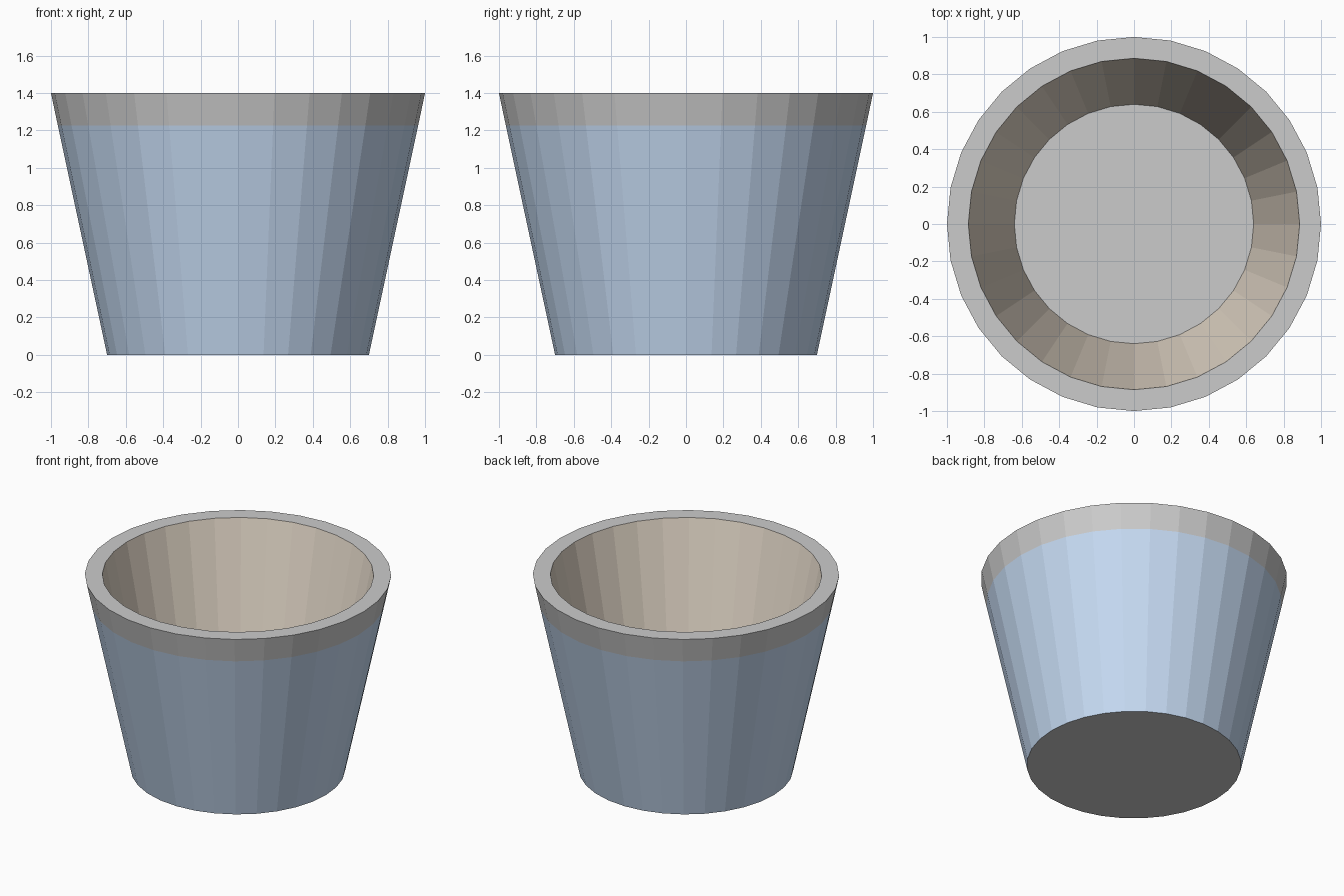
import bpy, bmesh
from math import cos, sin, tau

if "Cube" in bpy.data.objects:
    bpy.data.objects.remove(bpy.data.objects["Cube"])

SIDES = 32


def material(name, rgb):
    m = bpy.data.materials.new(name)
    m.diffuse_color = (*rgb, 1)
    m.use_nodes = True
    m.node_tree.nodes["Principled BSDF"].inputs["Base Color"].default_value = m.diffuse_color
    return m


# Cup profile (radius, height): base edge, band line, rim, inner lip, floor edge
profile = [(0.70, 0), (0.963, 1.225), (1.0, 1.4), (0.886, 1.4), (0.64, 0.175)]
GREY, BLUE, TAN = 0, 1, 2
strip_mats = [BLUE, GREY, GREY, TAN]

bm = bmesh.new()
rings = [[bm.verts.new((r * cos(tau * i / SIDES), r * sin(tau * i / SIDES), z))
          for i in range(SIDES)] for r, z in profile]

# Outer wall, grey band, flat rim and inner wall
for lower, upper, mat in zip(rings, rings[1:], strip_mats):
    for i in range(SIDES):
        j = (i + 1) % SIDES
        bm.faces.new((lower[i], lower[j], upper[j], upper[i])).material_index = mat

# Underside and inner floor
bm.faces.new(rings[0][::-1])
bm.faces.new(rings[-1])

mesh = bpy.data.meshes.new("tapered_cup")
bm.to_mesh(mesh)
bm.free()
mesh.materials.append(None)
mesh.materials.append(material("blue_outside", (0.56, 0.70, 0.89)))
mesh.materials.append(material("tan_inside", (0.80, 0.71, 0.60)))
cup = bpy.data.objects.new("tapered_cup", mesh)
bpy.context.collection.objects.link(cup)
